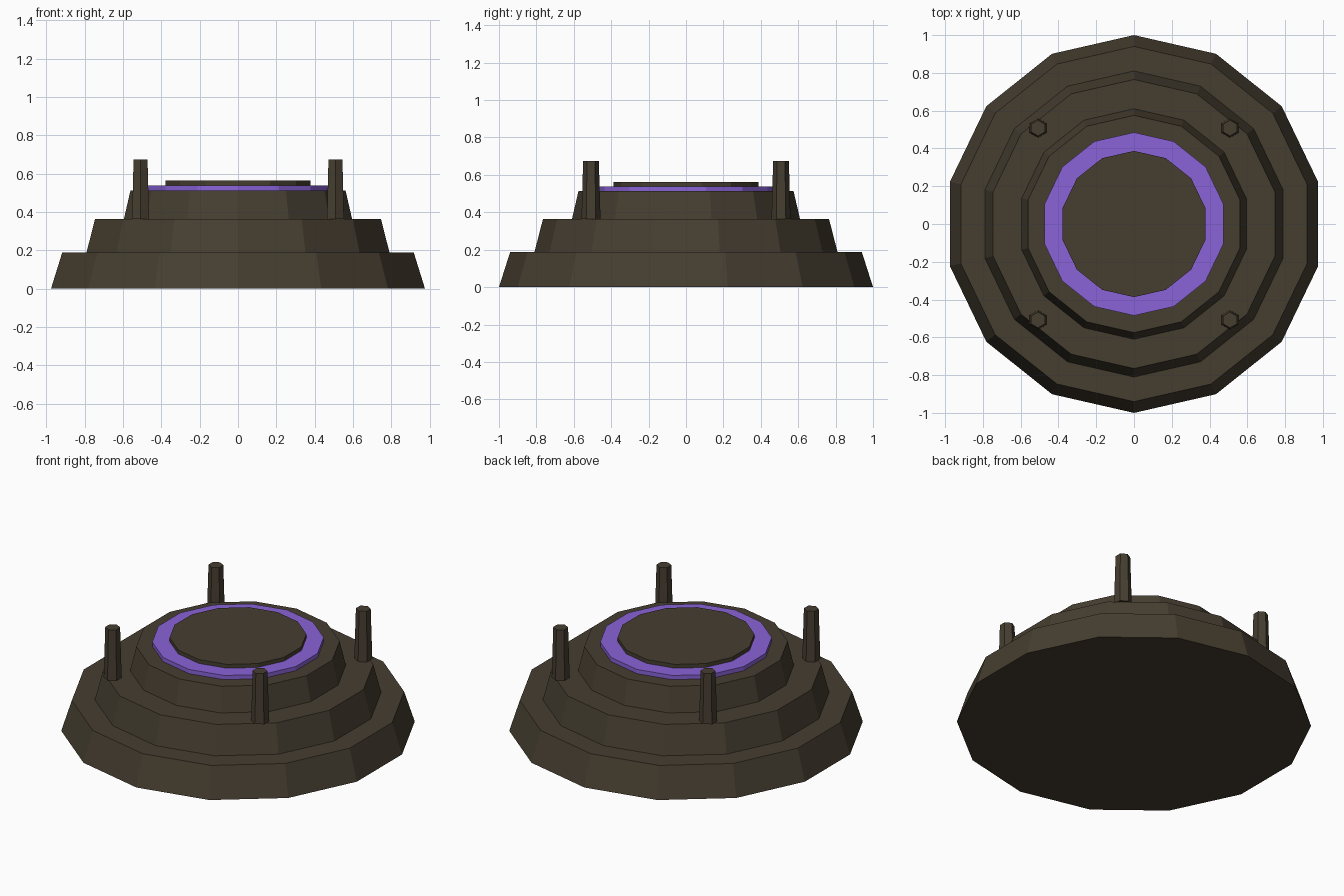
import bpy
import bmesh
from mathutils import Matrix

if "Cube" in bpy.data.objects:
    bpy.data.objects.remove(bpy.data.objects["Cube"], do_unlink=True)


def make_material(name, rgb):
    mat = bpy.data.materials.new(name)
    mat.use_nodes = True
    mat.diffuse_color = (*rgb, 1)
    mat.node_tree.nodes["Principled BSDF"].inputs["Base Color"].default_value = (*rgb, 1)
    return mat


def frustum(name, mat, sides, r_low, r_top, z_low, z_top, x=0, y=0):
    """Flat-faced tapered prism with a corner pointing along y."""
    bm = bmesh.new()
    bmesh.ops.create_cone(
        bm, cap_ends=True, segments=sides, radius1=r_low, radius2=r_top,
        depth=z_top - z_low, matrix=Matrix.Translation((x, y, (z_low + z_top) / 2)))
    mesh = bpy.data.meshes.new(name)
    bm.to_mesh(mesh)
    bm.free()
    mesh.materials.append(mat)
    obj = bpy.data.objects.new(name, mesh)
    bpy.context.collection.objects.link(obj)
    return obj


stone = make_material("dark brown stone", (0.061, 0.048, 0.030))
glow = make_material("purple", (0.254, 0.125, 0.694))

# Stepped platform
SIDES = 14
frustum("lower_tier", stone, SIDES, 1.0, 0.94, 0, 0.188)
frustum("middle_tier", stone, SIDES, 0.81, 0.765, 0.188, 0.363)
frustum("upper_tier", stone, SIDES, 0.61, 0.575, 0.363, 0.513)

# Coloured ring around the central pad
frustum("glowing_ring", glow, SIDES, 0.485, 0.485, 0.513, 0.539)
frustum("centre_pad", stone, SIDES, 0.387, 0.387, 0.539, 0.563)

# Four tapered corner posts
for side, x in (("left", 0.508), ("right", -0.508)):
    for end, y in (("front", -0.508), ("back", 0.508)):
        frustum(f"{end}_{side}_post", stone, 6, 0.051, 0.042, 0.363, 0.675, x, y)
